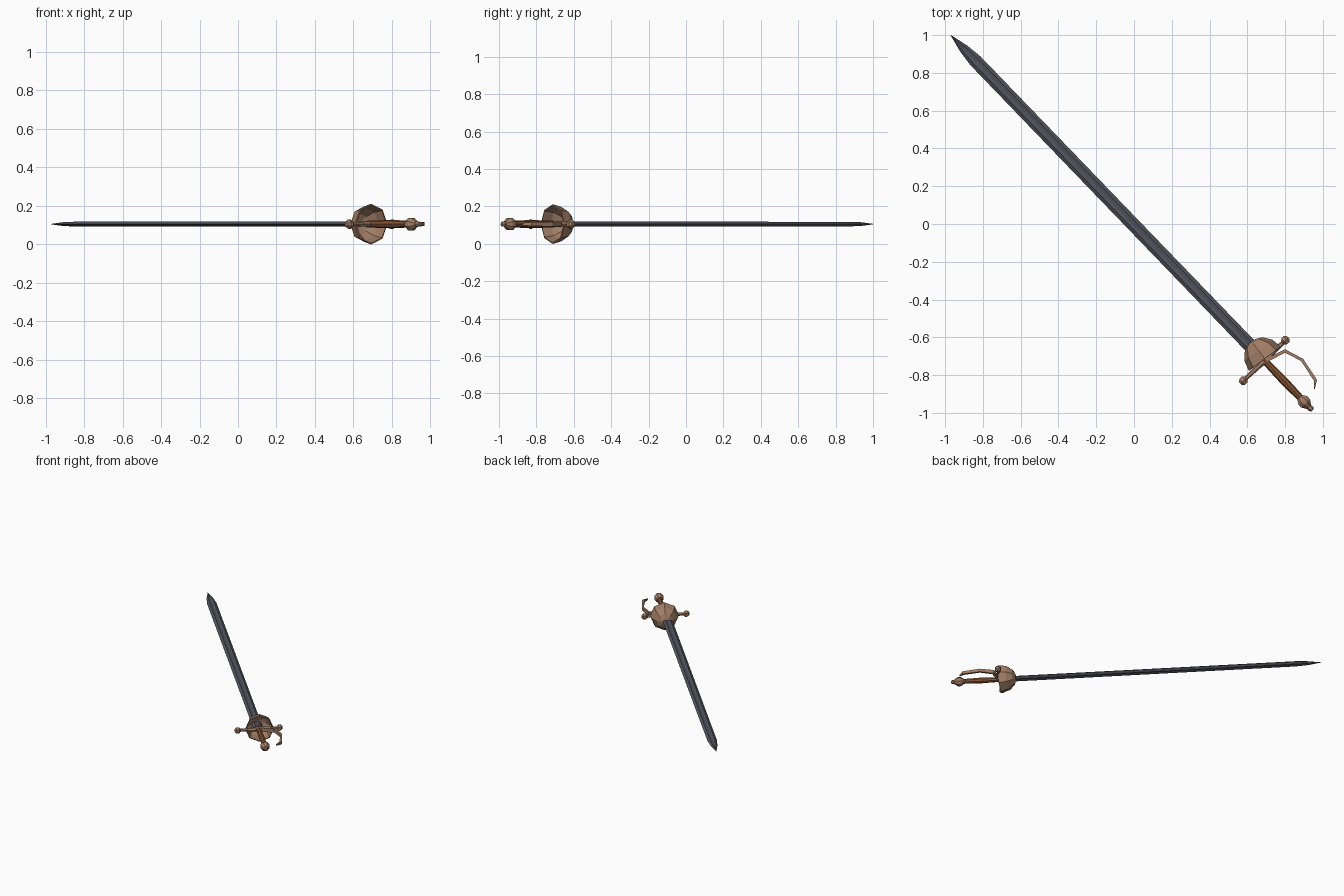
import bpy, bmesh, math
from mathutils import Vector, Matrix

if "Cube" in bpy.data.objects:
    bpy.data.objects.remove(bpy.data.objects["Cube"])

# Local frame: +y runs along the blade, x along the crossguard, origin at the guard
WORLD = Matrix.Translation((0.6875, -0.72, 0.105)) @ Matrix.Rotation(math.radians(43.95), 4, 'Z')


def material(name, rgb):
    m = bpy.data.materials.new(name)
    m.diffuse_color = (*rgb, 1)
    m.use_nodes = True
    m.node_tree.nodes["Principled BSDF"].inputs["Base Color"].default_value = m.diffuse_color
    return m


STEEL = material("dark_steel", (0.085, 0.09, 0.11))
BRONZE = material("bronze", (0.36, 0.21, 0.135))
WOOD = material("wood", (0.23, 0.09, 0.035))


def loft(name, rings, mat, caps=True, local=Matrix()):
    """Skin a list of equal-length point rings."""
    bm = bmesh.new()
    rows = [[bm.verts.new(p) for p in ring] for ring in rings]
    n = len(rows[0])
    for a, b in zip(rows, rows[1:]):
        for i in range(n):
            j = (i + 1) % n
            bm.faces.new((a[i], a[j], b[j], b[i]))
    if caps:
        bm.faces.new(rows[0])
    bm.faces.new(rows[-1])
    bmesh.ops.remove_doubles(bm, verts=bm.verts, dist=1e-5)
    bmesh.ops.recalc_face_normals(bm, faces=bm.faces)
    me = bpy.data.meshes.new(name)
    bm.to_mesh(me)
    bm.free()
    me.materials.append(mat)
    ob = bpy.data.objects.new(name, me)
    bpy.context.collection.objects.link(ob)
    ob.matrix_world = WORLD @ local
    return ob


def lathe(name, profile, mat, sides=8, phase=0.0, caps=True, local=Matrix()):
    """Revolve (radius, position) pairs about the local y axis."""
    ang = [2 * math.pi * i / sides + phase for i in range(sides)]
    rings = [[(r * math.cos(a), y, r * math.sin(a)) for a in ang] for r, y in profile]
    return loft(name, rings, mat, caps, local)


# Blade: diamond section with a shallow fuller
section = [(0.036, 0), (0.018, 0.013), (0, 0.008), (-0.018, 0.013),
           (-0.036, 0), (-0.018, -0.013), (0, -0.008), (18e-3 * 1, -0.013)]
stations = [(0.02, 1, 1), (2.20, 0.98, 0.95), (2.29, 0.68, 0.75), (2.389, 0.03, 0.1)]
loft("blade", [[(x * w, y, z * t) for x, z in section] for y, w, t in stations], STEEL)

# Hollow cup, tilted slightly towards the knuckle bow
tilt = Matrix.Translation((0.008, 0, 0)) @ Matrix.Rotation(-0.12, 4, 'Z')
cup = lathe("cup_guard", [(0.106, 0.002), (0.093, 0.058), (0.058, 0.1), (0.022, 0.115)],
            BRONZE, caps=False, local=tilt)
sol = cup.modifiers.new("thickness", 'SOLIDIFY')
sol.thickness = 0.007
sol.offset = -1

# Crossguard arms with faceted end knobs
for side, turn in (("right", -math.pi / 2), ("left", math.pi / 2)):
    rot = Matrix.Translation((0, -0.004, 0)) @ Matrix.Rotation(turn, 4, 'Z')
    lathe("crossguard_" + side, [(0.018, 0), (0.014, 0.05), (0.011, 0.136)],
          BRONZE, sides=6, local=rot)
    lathe("crossguard_knob_" + side,
          [(0.011, 0.133), (0.025, 0.145), (0.025, 0.163), (0.012, 0.176)],
          BRONZE, sides=6, phase=math.pi / 6, local=rot)

# Grip, pommel and button
lathe("grip", [(0.018, 0.02), (0.019, -0.04), (0.022, -0.15), (0.018, -0.285)], WOOD)
lathe("pommel", [(0.02, -0.275), (0.035, -0.298), (0.035, -0.318), (0.016, -0.346)],
      BRONZE, phase=math.pi / 8)
lathe("pommel_button", [(0.011, -0.34), (0.016, -0.35), (0.015, -0.362), (0.008, -0.37)],
      BRONZE, sides=6)

# Knuckle bow: rectangular bar swept along a bent path
path = [Vector(p) for p in [(0.01, -0.012), (0.114, -0.0435), (0.146, -0.1405),
                            (0.122, -0.268), (0.086, -0.296)]]
widths = [0.009, 0.009, 0.008, 0.008, 0.002]
heights = [0.016, 0.014, 0.012, 0.011, 0.006]
rings = []
for i, p in enumerate(path):
    t = (path[min(i + 1, 4)] - path[max(i - 1, 0)]).normalized()
    n = Vector((-t.y, t.x)) * widths[i]
    h = heights[i]
    rings.append([(p.x + n.x * s, p.y + n.y * s, h * u)
                  for s, u in ((1, 1), (-1, 1), (-1, -1), (1, -1))])
loft("knuckle_bow", rings, BRONZE)
